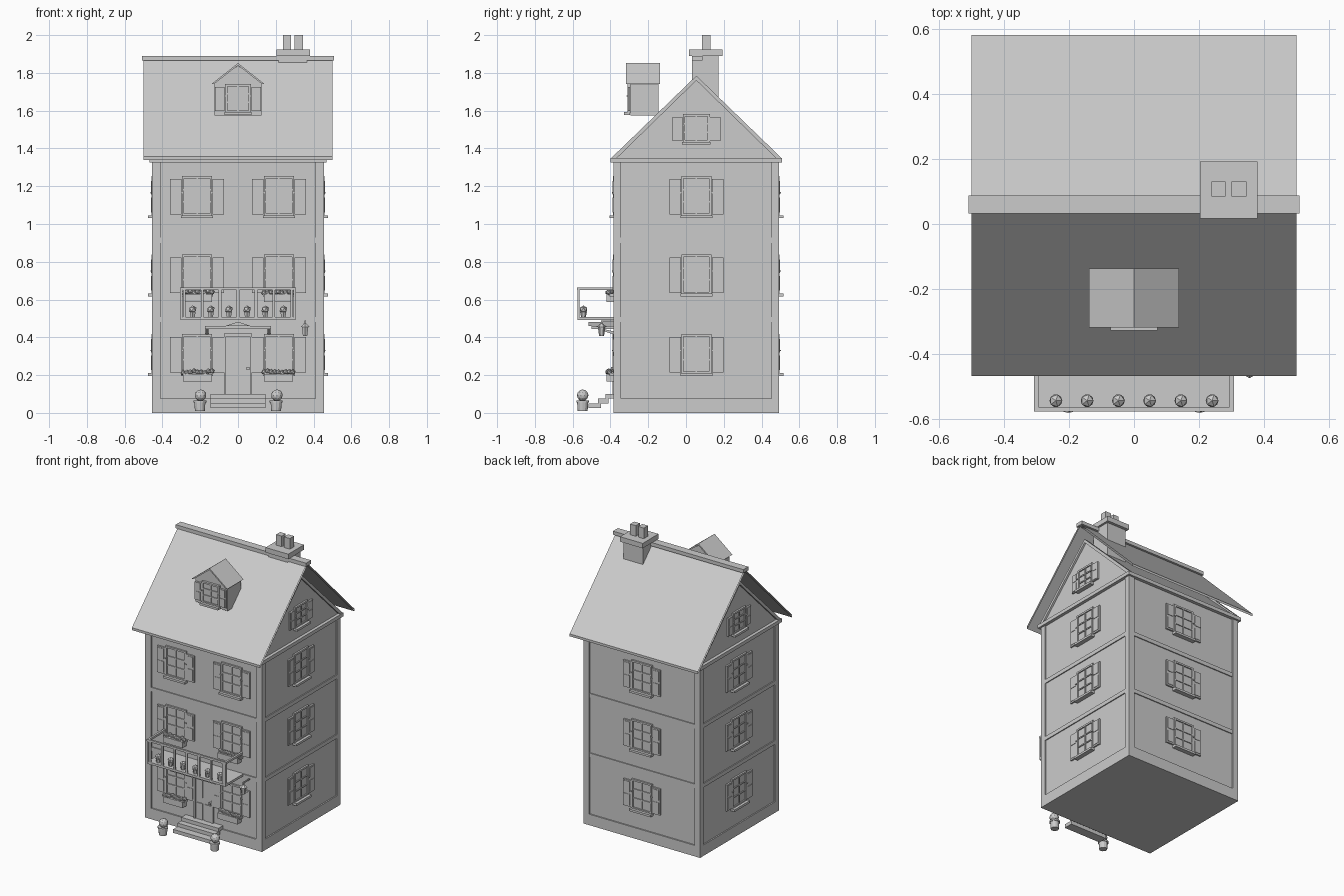
import bpy, bmesh, math, random
from mathutils import Matrix, Vector

random.seed(4)
I = Matrix.Identity(4)
CY = 0.055                      # house centre in y
X, Y0, Y1 = 0.455, -0.383, 0.493  # outer walls


def finish(bm, name):
    bmesh.ops.recalc_face_normals(bm, faces=bm.faces)
    me = bpy.data.meshes.new(name)
    bm.to_mesh(me)
    bm.free()
    ob = bpy.data.objects.new(name, me)
    bpy.context.collection.objects.link(ob)
    return ob


def add_box(bm, b, m=I):
    x0, x1, y0, y1, z0, z1 = b
    t = Matrix.Translation(((x0 + x1) / 2, (y0 + y1) / 2, (z0 + z1) / 2))
    s = Matrix.Diagonal((x1 - x0, y1 - y0, z1 - z0, 1))
    bmesh.ops.create_cube(bm, size=1, matrix=m @ t @ s)


def boxes(name, items, m=I):
    bm = bmesh.new()
    for b in items:
        add_box(bm, b, m)
    return finish(bm, name)


def prism(name, pts, a, b, axis='x', caps=True):
    """Extrude a closed profile from a to b; profile is (y,z) for x, (x,z) for y."""
    bm = bmesh.new()
    loops = []
    for t in (a, b):
        loops.append([bm.verts.new((t, p, q) if axis == 'x' else (p, t, q)) for p, q in pts])
    n = len(pts)
    for i in range(n):
        j = (i + 1) % n
        bm.faces.new((loops[0][i], loops[0][j], loops[1][j], loops[1][i]))
    if caps:
        bm.faces.new(loops[0])
        bm.faces.new(loops[1])
    return finish(bm, name)


def add_cone(bm, pos, r1, r2, z0, z1, n=12):
    bmesh.ops.create_cone(bm, cap_ends=True, segments=n, radius1=r1, radius2=r2, depth=z1 - z0,
                          matrix=Matrix.Translation((pos[0], pos[1], (z0 + z1) / 2)))


def window(name, pos, deg, hw=0.143, h=0.21):
    """Shuttered window; local -y points out of the wall, origin at bottom centre."""
    m = Matrix.Translation(pos) @ Matrix.Rotation(math.radians(deg), 4, 'Z')
    c, f = hw * 0.56, 0.012
    it = [(-c, c, -0.004, 0.01, 0, h)]                                   # glass
    it += [(-c, -c + f, -0.012, 0, 0, h), (c - f, c, -0.012, 0, 0, h)]   # frame
    it += [(-c, c, -0.012, 0, 0, f), (-c, c, -0.012, 0, h - f, h)]
    it += [(-0.004, 0.004, -0.01, 0, 0, h)]                              # glazing bars
    it += [(-c, c, -0.01, 0, h * k - 0.004, h * k + 0.004) for k in (0.36, 0.66)]
    for s in (-1, 1):                                                    # shutters
        a, b = sorted((s * (c + 0.002), s * hw))
        it.append((a, b, -0.011, 0, 0.008, h - 0.016))
        for v0, v1 in ((0.09, 0.46), (0.54, 0.88)):
            it.append((a + 0.008, b - 0.008, -0.014, 0, h * v0, h * v1))
        it.append((s * c - 0.006, s * c + 0.006, -0.018, 0, h * 0.57, h * 0.6))
    it.append((-c - 0.004, c + 0.004, -0.031, 0, -0.012, 0.003))         # sill
    return boxes(name, it, m)


# Main body, plinth, corner posts, floor bands, cornice
w = 0.009
boxes("walls", [(-X + w, X - w, Y0 + w, Y1 - w, 0.02, 1.34)])
boxes("plinth", [(-X, X, Y0, Y1, 0, 0.077)])
boxes("corner_posts", [(min(sx * X, sx * 0.41), max(sx * X, sx * 0.41), a, b, 0.077, 1.33)
                       for sx in (-1, 1) for a, b in ((Y0, Y0 + 0.04), (Y1 - 0.04, Y1))])
boxes("floor_bands", [(-X + .002, X - .002, Y0 + .002, Y1 - .002, z, z + 0.028) for z in (0.48, 0.90)])
boxes("cornice", [(-0.468, 0.468, -0.4, 0.507, 1.325, 1.35)])

# Gable prism with rake boards on both ends
prism("gable", [(Y0, 1.35), (Y1, 1.35), (CY, 1.765)], -X + w, X - w)
for s, side in ((-1, "left"), (1, "right")):
    prism(side + "_rake_boards", [(-0.395, 1.35), (CY, 1.785), (0.505, 1.35), (0.475, 1.35),
                                  (CY, 1.76), (-0.365, 1.35)], s * (X - 0.02), s * (X + 0.004))

# Roof shell (open at the ends) and ridge cap
prism("roof", [(-0.467, 1.34), (-0.467, 1.357), (0.057, 1.88), (0.581, 1.357), (0.581, 1.34),
               (0.057, 1.863)], -0.5, 0.5, caps=False)
boxes("ridge_cap", [(-0.508, 0.508, 0.032, 0.087, 1.865, 1.89)])

# Chimney
boxes("chimney", [(0.215, 0.365, 0.033, 0.172, 1.62, 1.89), (0.203, 0.38, 0.017, 0.192, 1.89, 1.925),
                  (0.238, 0.281, 0.085, 0.13, 1.925, 2.0), (0.3, 0.345, 0.085, 0.13, 1.925, 2.0)])

# Dormer
prism("dormer_body", [(-0.125, 1.575), (0.125, 1.575), (0.125, 1.75), (0, 1.838), (-0.125, 1.75)],
      -0.293, -0.145, 'y')
prism("dormer_roof", [(-0.139, 1.742), (0, 1.852), (0.139, 1.742), (0.125, 1.742), (0, 1.84),
                      (-0.125, 1.742)], -0.318, -0.137, 'y')
window("dormer_window", (0, -0.297, 1.59), 0, 0.122, 0.15)

# Windows on all sides
for i, z in enumerate((0.207, 0.628, 1.043)):
    window(f"left_window_{i}", (-X + w, CY, z), -90)
    window(f"right_window_{i}", (X - w, CY, z), 90)
    window(f"back_window_{i}", (0, Y1 - w, z), 180)
    for s in (-1, 1):
        window(f"front_window_{i}_{'left' if s < 0 else 'right'}", (s * 0.217, Y0 + w, z), 0)
for s in (-1, 1):
    window("gable_window_" + ("left" if s < 0 else "right"), (s * (X - w), CY, 1.432), s * 90, 0.127, 0.15)

# Door with frame, two leaves and knob
d = Y0 + w
door = [(-0.072, 0.072, d - 0.003, d + 0.01, 0.08, 0.415), (-0.075, -0.063, d - 0.014, d, 0.08, 0.42),
        (0.063, 0.075, d - 0.014, d, 0.08, 0.42), (-0.075, 0.075, d - 0.014, d, 0.405, 0.42),
        (0.046, 0.06, d - 0.022, d, 0.228, 0.242)]
for a, b in ((-0.056, -0.008), (0.008, 0.056)):
    door += [(a, b, d - 0.009, d, 0.1, 0.215), (a, b, d - 0.009, d, 0.255, 0.39)]
boxes("door", door)

# Front steps
prism("steps", [(-0.37, 0.1), (-0.425, 0.1), (-0.425, 0.075), (-0.465, 0.075), (-0.465, 0.05),
                (-0.515, 0.05), (-0.515, 0.025), (-0.45, 0.025), (-0.45, 0.05), (-0.41, 0.05),
                (-0.41, 0.075), (-0.37, 0.075)], -0.145, 0.145)

# Door canopy with small pediment and brackets
boxes("canopy", [(-0.175, 0.175, -0.5, -0.375, 0.445, 0.459)])
prism("canopy_pediment", [(-0.07, 0.459), (0.07, 0.459), (0, 0.482)], -0.515, -0.375, 'y')
for s in (-1, 1):
    prism("canopy_bracket_" + ("left" if s < 0 else "right"),
          [(-0.375, 0.412), (-0.375, 0.43), (-0.45, 0.447), (-0.475, 0.447)], s * 0.155, s * 0.172)

# Balcony floor, rails, balusters
boxes("balcony_floor", [(-0.305, 0.305, -0.575, -0.375, 0.492, 0.508)])
rail = [(-0.308, 0.308, -0.576, -0.563, 0.65, 0.665)]
for s in (-1, 1):
    rail.append((s * 0.301 - 0.007, s * 0.301 + 0.007, -0.576, -0.375, 0.65, 0.665))
    rail.append((s * 0.301 - 0.006, s * 0.301 + 0.006, -0.575, -0.563, 0.5, 0.655))
rail += [(x - 0.007, x + 0.007, -0.574, -0.564, 0.5, 0.655) for x in [k * 0.095 for k in range(-3, 4)]]
boxes("balcony_railing", rail)

# Balcony pots with plants
bm = bmesh.new()
for k in range(6):
    x = (k - 2.5) * 0.096
    add_cone(bm, (x, -0.543), 0.013, 0.018, 0.508, 0.535, 6)
    bmesh.ops.create_icosphere(bm, subdivisions=1, radius=0.022,
                               matrix=Matrix.Translation((x, -0.543, 0.547)))
finish(bm, "balcony_plants")

# Flower boxes under the lower front windows
bm, fl = bmesh.new(), bmesh.new()
for s in (-1, 1):
    for z in (0.165, 0.588):
        x = s * 0.214
        add_box(bm, (x - 0.077, x + 0.077, -0.422, -0.378, z, z + 0.042))
        for k in range(9):
            p = (x + (k - 4) * 0.019, -0.404 + random.uniform(-.01, .01), z + 0.052 + random.uniform(-.005, .005))
            bmesh.ops.create_icosphere(fl, subdivisions=1, radius=0.015, matrix=Matrix.Translation(p))
finish(bm, "flower_boxes")
finish(fl, "flowers")

# Wall lantern
bm = bmesh.new()
add_cone(bm, (0.355, -0.447), 0.013, 0.02, 0.408, 0.455, 6)
add_cone(bm, (0.355, -0.447), 0.027, 0.008, 0.455, 0.472, 6)
add_box(bm, (0.351, 0.359, -0.451, -0.443, 0.465, 0.49))
add_box(bm, (0.351, 0.359, -0.451, -0.375, 0.482, 0.49))
finish(bm, "lantern")

# Barrel planters beside the steps
for s, side in ((-1, "left"), (1, "right")):
    bm = bmesh.new()
    p = (s * 0.202, -0.547)
    add_cone(bm, p, 0.026, 0.03, 0.01, 0.062, 12)
    add_cone(bm, p, 0.034, 0.034, 0.055, 0.066, 12)
    bmesh.ops.create_icosphere(bm, subdivisions=2, radius=0.031,
                               matrix=Matrix.Translation((p[0] + 0.004, p[1], 0.093)))
    finish(bm, side + "_planter")
